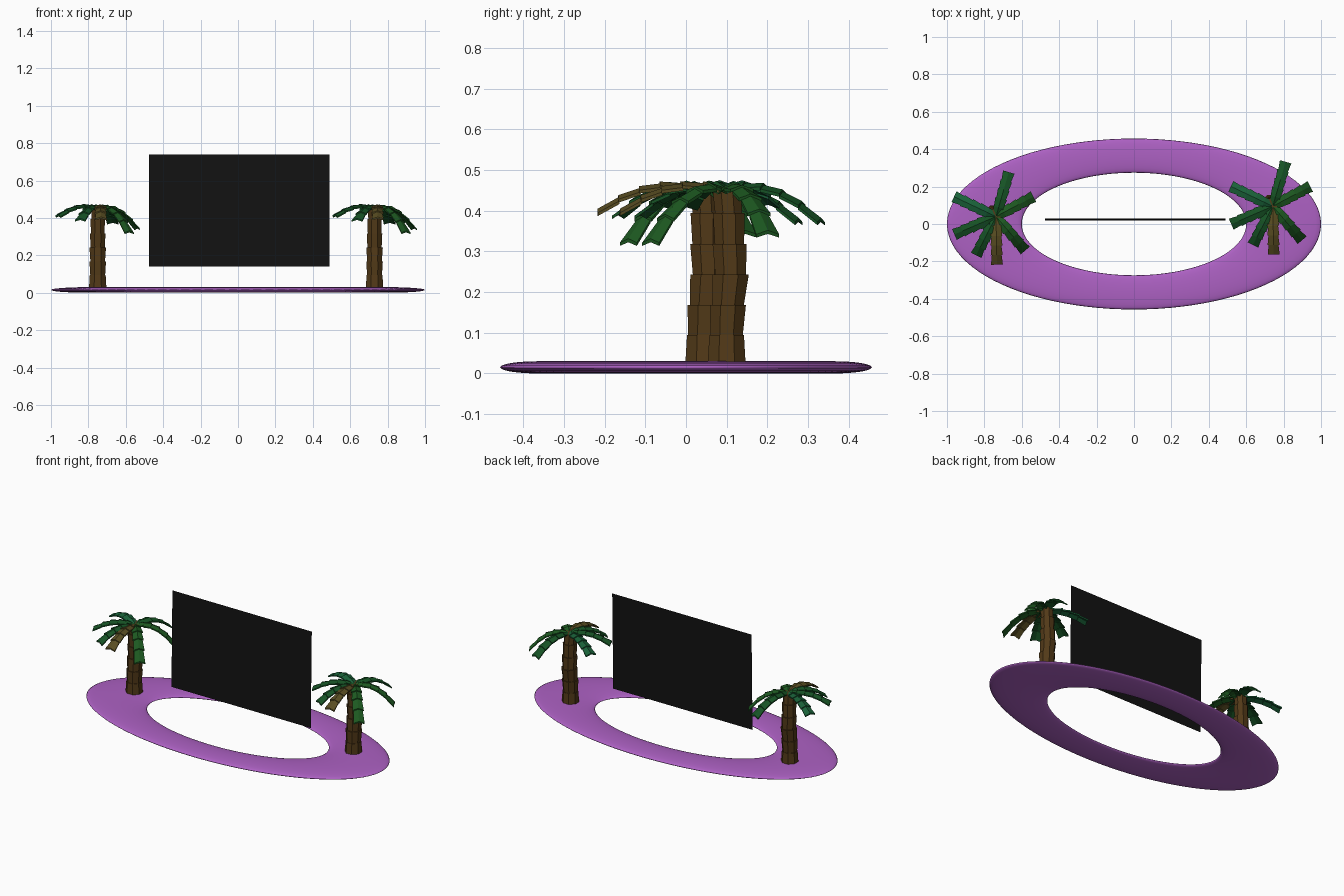
import bpy, bmesh, math
from mathutils import Vector

if "Cube" in bpy.data.objects:
    bpy.data.objects.remove(bpy.data.objects["Cube"])


def material(name, rgb):
    m = bpy.data.materials.new(name)
    m.diffuse_color = (*rgb, 1)
    m.use_nodes = True
    m.node_tree.nodes["Principled BSDF"].inputs["Base Color"].default_value = m.diffuse_color
    return m


PURPLE = material("purple", (0.42, 0.12, 0.55))
BLACK = material("black", (0.006, 0.006, 0.006))
BARK = material("bark", (0.085, 0.042, 0.009))
GREENS = [material("leaf_dark", (0.008, 0.085, 0.018)),
          material("leaf_mid", (0.012, 0.10, 0.015)),
          material("leaf_blue", (0.010, 0.12, 0.040)),
          material("leaf_dry", (0.10, 0.075, 0.016))]


def finish(bm, name, mat):
    bmesh.ops.recalc_face_normals(bm, faces=bm.faces)
    me = bpy.data.meshes.new(name)
    bm.to_mesh(me)
    bm.free()
    ob = bpy.data.objects.new(name, me)
    bpy.context.collection.objects.link(ob)
    me.materials.append(mat)
    return ob


def loft(bm, a, b):
    """Closed solid between two matching rings of points."""
    va, vb = [bm.verts.new(p) for p in a], [bm.verts.new(p) for p in b]
    n = len(a)
    for i in range(n):
        j = (i + 1) % n
        bm.faces.new((va[i], va[j], vb[j], vb[i]))
    bm.faces.new(va[::-1])
    bm.faces.new(vb)


# Flattened oval ring base
bpy.ops.mesh.primitive_torus_add(major_segments=96, minor_segments=24,
                                 major_radius=0.8, minor_radius=0.2, location=(0, 0, 0.015))
ring = bpy.context.object
ring.name = "oval_ring_base"
ring.scale = (1, 0.457, 0.075)
bpy.ops.object.transform_apply(location=False, rotation=False, scale=True)
ring.data.materials.append(PURPLE)
bpy.ops.object.shade_smooth()

# Floating flat screen, leaning very slightly back
bm = bmesh.new()
bm.faces.new([bm.verts.new(p) for p in ((-0.475, 0.02, 0.14), (0.49, 0.02, 0.14),
                                        (0.49, 0.03, 0.74), (-0.475, 0.03, 0.74))])
finish(bm, "screen", BLACK)

# Trunk sections: bottom z, top z, bottom radius, top radius, bottom y, top y
TRUNK = [(0.015, 0.095, 0.051, 0.046, 0.0, 0.0),
         (0.095, 0.168, 0.043, 0.048, 0.0, 0.003),
         (0.165, 0.243, 0.042, 0.048, 0.003, 0.010),
         (0.240, 0.318, 0.041, 0.045, 0.010, 0.007),
         (0.315, 0.395, 0.039, 0.042, 0.007, 0.005),
         (0.390, 0.458, 0.036, 0.038, 0.005, 0.0)]
# Fronds: tip x, tip y, tip z relative to the crown, leaf colour
FRONDS = [(0.068, 0.235, 0.380, 0), (0.198, 0.105, 0.350, 1),
          (0.155, -0.180, 0.330, 1), (0.005, -0.255, 0.402, 3),
          (-0.105, -0.205, 0.395, 0), (-0.220, -0.095, 0.415, 0),
          (-0.222, 0.105, 0.420, 2)]


def circle(x, y, z, r, n=8):
    return [(x + r * math.cos(math.tau * (i + 0.5) / n),
             y + r * math.sin(math.tau * (i + 0.5) / n), z) for i in range(n)]


def section(p, side, w, lift):
    """Roof-shaped thin leaf cross-section."""
    up = Vector((0, 0, 1))
    return [p - side * w + up * (lift - 0.010), p + up * lift,
            p + side * w + up * (lift - 0.010), p + side * w + up * (lift - 0.018),
            p + up * (lift - 0.009), p - side * w + up * (lift - 0.018)]


def palm(label, x, y):
    bm = bmesh.new()
    for z0, z1, r0, r1, y0, y1 in TRUNK:
        loft(bm, circle(x, y + y0, z0, r0), circle(x, y + y1, z1, r1))
    finish(bm, label + "_palm_trunk", BARK)

    for k, (dx, dy, tip, colour) in enumerate(FRONDS):
        side = Vector((-dy, dx, 0)).normalized()

        def path(t):
            return Vector((x + 0.012 + dx * t, y - 0.005 + dy * t,
                           0.457 + 0.08 * t + (tip - 0.537) * t * t))

        # Each frond is a row of overlapping flared shingles
        bm = bmesh.new()
        n = 5
        for i in range(n):
            w = 0.021 if i == 0 else 0.026
            loft(bm, section(path(i / n), side, w, 0.0),
                 section(path((i + 1.05) / n), side, w + 0.006, 0.005))
        finish(bm, f"{label}_palm_frond_{k + 1}", GREENS[colour])


palm("left", -0.75, 0.045)
palm("right", 0.73, 0.10)
